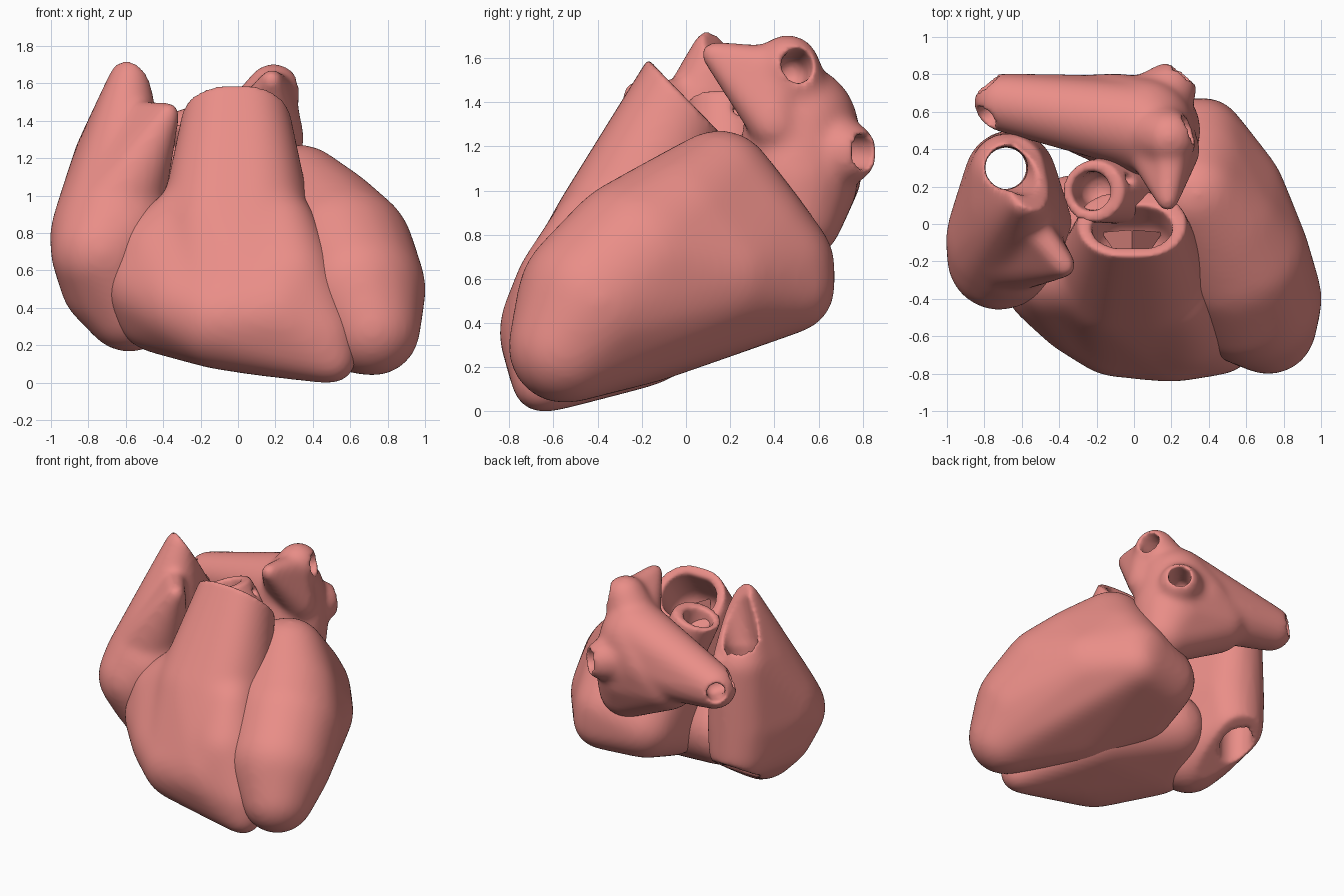
import bpy, bmesh, math
from mathutils import Vector, Matrix

if "Cube" in bpy.data.objects:
    bpy.data.objects.remove(bpy.data.objects["Cube"])

flesh = bpy.data.materials.new("flesh")
flesh.diffuse_color = (.82, .27, .245, 1)
flesh.use_nodes = True
flesh.node_tree.nodes["Principled BSDF"].inputs["Base Color"].default_value = flesh.diffuse_color


def ball_points(x, y, z, r, n=220):
    """Evenly spread points on a ball."""
    for i in range(n):
        h = 1 - 2 * (i + 0.5) / n
        a = i * math.pi * (3 - math.sqrt(5))
        s = math.sqrt(1 - h * h)
        yield Vector((x + r * s * math.cos(a), y + r * s * math.sin(a), z + r * h))


def hull_mesh(balls, grow=0):
    """Skin stretched around a group of balls."""
    bm = bmesh.new()
    for x, y, z, r in balls:
        for p in ball_points(x, y, z, r + grow):
            bm.verts.new(p)
    bmesh.ops.convex_hull(bm, input=list(bm.verts))
    bmesh.ops.delete(bm, geom=[v for v in bm.verts if not v.link_faces], context='VERTS')
    bmesh.ops.recalc_face_normals(bm, faces=list(bm.faces))
    me = bpy.data.meshes.new("hull")
    bm.to_mesh(me)
    bm.free()
    return me


def box_mesh(point, normal):
    """Unit box standing on a plane, used to slice off a tube end."""
    bm = bmesh.new()
    m = (Matrix.Translation(point) @ Vector(normal).to_track_quat('Z', 'Y').to_matrix().to_4x4()
         @ Matrix.Translation((0, 0, 0.5)))
    bmesh.ops.create_cube(bm, size=1, matrix=m)
    me = bpy.data.meshes.new("slice")
    bm.to_mesh(me)
    bm.free()
    return me


def add(name, me):
    ob = bpy.data.objects.new(name, me)
    bpy.context.collection.objects.link(ob)
    return ob


def remesh(ob):
    m = ob.modifiers.new("remesh", 'REMESH')
    m.mode = 'VOXEL'
    m.voxel_size = 0.017


def smooth(ob, steps):
    m = ob.modifiers.new("smooth", 'SMOOTH')
    m.factor = 0.5
    m.iterations = steps


def chamber(name, hulls, slices=(), bores=(), soft=40, grow=.008):
    """Merge hulls, soften, slice and bore the openings, then round the rims."""
    bm = bmesh.new()
    for h in hulls:
        bm.from_mesh(hull_mesh(h, grow))
    me = bpy.data.meshes.new(name)
    bm.to_mesh(me)
    bm.free()
    ob = add(name, me)
    remesh(ob)
    smooth(ob, soft)
    cutters = [add("cutter", box_mesh(*s)) for s in slices]
    cutters += [add("cutter", hull_mesh(b)) for b in bores]
    for c in cutters:
        c.hide_render = True
        m = ob.modifiers.new("cut", 'BOOLEAN')
        m.operation = 'DIFFERENCE'
        m.solver = 'EXACT'
        m.object = c
    if cutters:
        remesh(ob)
        smooth(ob, 8)
    deps = bpy.context.evaluated_depsgraph_get()
    final = bpy.data.meshes.new_from_object(ob.evaluated_get(deps))
    ob.modifiers.clear()
    ob.data = final
    final.materials.clear()
    final.materials.append(flesh)
    for p in final.polygons:
        p.use_smooth = True
        p.material_index = 0
    for c in cutters:
        bpy.data.objects.remove(c)
    return ob


# Left ventricle
chamber("left_ventricle", [[
    (.72, -.55, .29, .25), (.64, -.40, .50, .36), (.56, -.20, .68, .38),
    (.46, -.03, .82, .34), (.50, .15, .62, .305), (.33, .15, 1.02, .25),
    (.35, .295, .80, .27), (.35, .42, .66, .25), (.38, .47, .56, .20),
    (.08, .38, .58, .24), (.05, .15, .90, .25), (.05, .10, .51, .25),
    (.30, -.20, .42, .29)]], soft=60)

# Right ventricle with its outflow tube
rv_body = [
    (.50, -.65, .13, .13), (.45, -.62, .25, .18), (.20, -.60, .36, .24),
    (.10, -.50, .20, .15), (-.10, -.55, .34, .26), (-.28, -.45, .42, .25),
    (-.45, -.30, .51, .245), (-.42, -.25, .40, .235), (-.42, -.27, .69, .23),
    (-.20, -.27, .88, .22), (.28, -.52, .55, .25), (.22, -.40, .82, .20),
    (-.32, .02, .50, .24), (.15, -.20, .36, .24)]
rv_tube = [(-.10, -.28, .80, .32), (.08, -.28, .80, .32), (.20, -.58, .40, .25),
           (-.10, -.54, .38, .25), (-.07, .02, 1.50, .205), (.05, .02, 1.50, .205)]
chamber("right_ventricle", [rv_body, rv_tube], soft=70, grow=.012,
        slices=[((-.01, -.02, 1.44), (0, .72, .70))],
        bores=[[(x, y, z, .155) for x in (-.07, .05) for y, z in ((.10, 1.60), (-.12, 1.27))]])

# Valve leaflets inside the outflow tube
bm = bmesh.new()
bmesh.ops.create_cone(bm, cap_ends=True, segments=3, radius1=.19, radius2=.01, depth=.17,
                      matrix=Matrix.Translation((-.01, -.08, 1.28))
                      @ Vector((0, .53, .85)).to_track_quat('Z', 'Y').to_matrix().to_4x4())
me = bpy.data.meshes.new("outflow_valve")
bm.to_mesh(me)
bm.free()
me.materials.append(flesh)
add("outflow_valve", me)

# Right atrium with upper vein mouth, lower vein mouth and auricle
ra_body = [
    (-.66, -.08, .78, .34), (-.66, -.10, .56, .29), (-.58, -.10, .42, .25),
    (-.72, -.18, .70, .275), (-.66, .25, .75, .24), (-.66, .28, .54, .215),
    (-.64, .10, 1.15, .24), (-.67, .28, 1.20, .20), (-.60, .15, 1.42, .15),
    (-.58, .13, 1.63, .10)]
ra_auricle = [(-.67, -.10, .90, .26), (-.56, -.18, 1.12, .15),
              (-.37, -.225, 1.44, .055), (-.50, -.06, 1.43, .07)]
chamber("right_atrium", [ra_body, ra_auricle], soft=25,
        slices=[((-.60, .12, 1.70), (.45, .72, .53)), ((-.68, .33, .40), (0, .55, -.83))],
        bores=[[(-.67, .30, 1.90, .115), (-.69, .30, .90, .115)],
               [(-.69, .30, .90, .115), (-.68, .29, .10, .115)],
               [(-.54, .28, 1.75, .14), (-.67, .29, 1.35, .115)]])

# Left atrium with vein stubs and auricle
la_body = [(-.25, .58, 1.08, .21), (-.10, .57, 1.18, .23), (.08, .50, 1.05, .27),
           (.14, .50, .88, .20), (.06, .52, 1.30, .25)]
la_left = [(-.70, .65, 1.17, .15), (-.20, .58, 1.16, .21), (.06, .52, 1.33, .23)]
la_back_vein = [(.05, .60, 1.20, .18), (.19, .72, 1.17, .14)]
la_top_vein = [(.05, .50, 1.30, .20), (.19, .46, 1.56, .14)]
la_auricle = [(.18, .12, 1.62, .05), (.20, .40, 1.55, .10),
              (.24, .40, 1.30, .11), (.10, .42, 1.40, .14)]
chamber("left_atrium", [la_body, la_left, la_back_vein, la_top_vein, la_auricle], soft=20,
        bores=[[(.40, .98, 1.17, .08), (.12, .64, 1.18, .08)],
               [(.50, .56, 1.62, .08), (.15, .47, 1.53, .075)],
               [(-.95, .45, 1.30, .065), (-.69, .65, 1.17, .065)],
               [(-.95, .92, 1.20, .07), (-.69, .65, 1.17, .065)]])

# Aortic root with a small coronary opening
chamber("aortic_root", [[(.02, .20, .95, .20), (-.10, .20, 1.23, .13), (-.25, .17, 1.46, .155)]],
        soft=10, slices=[((-.25, .17, 1.40), (-.30, 0, .95))],
        bores=[[(-.28, .17, 1.65, .115), (-.19, .18, 1.20, .10)],
               [(.05, .25, 1.38, .028), (-.20, .21, 1.33, .028)]])
